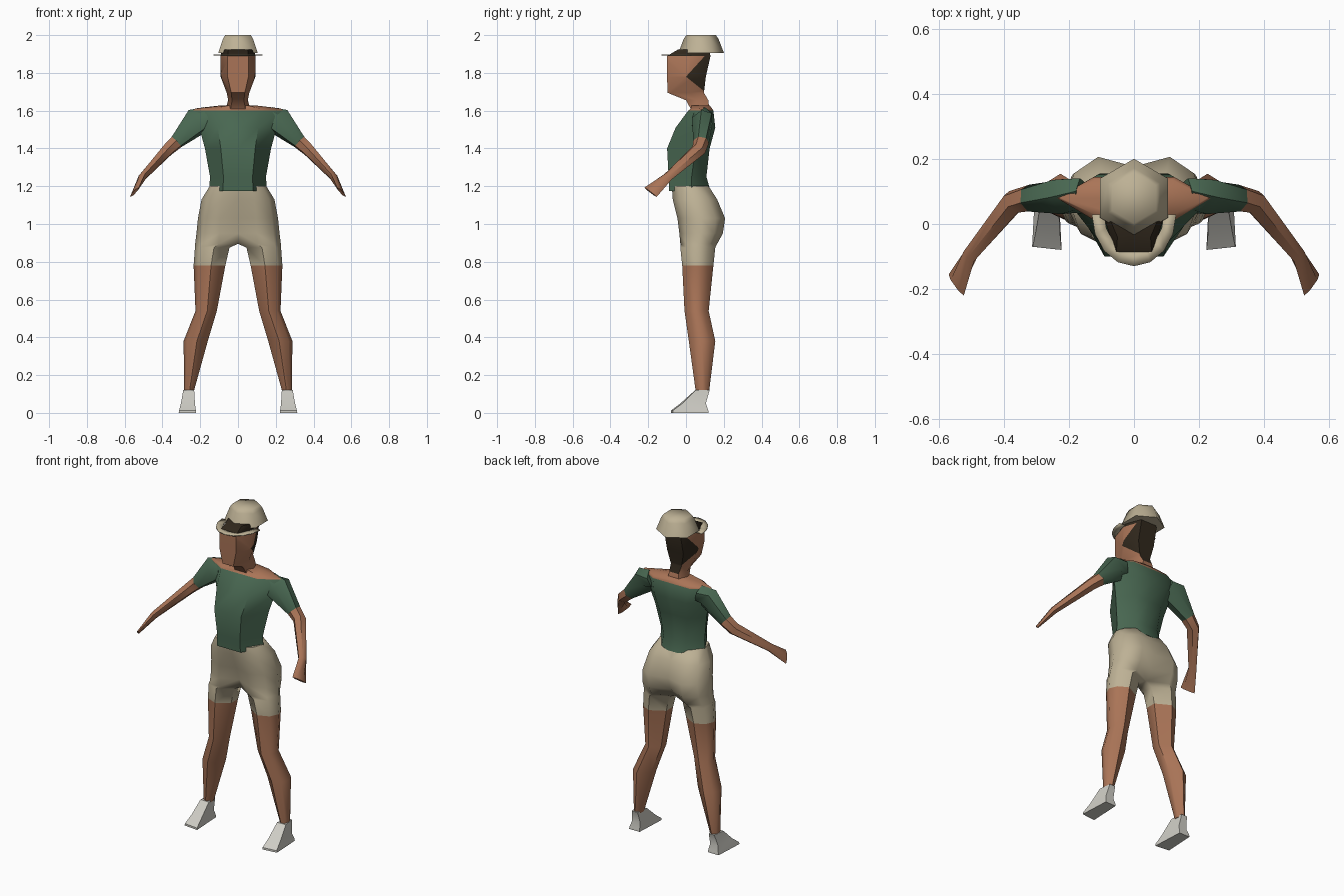
import bpy, bmesh, math
from mathutils import Vector

cube = bpy.data.objects.get("Cube")
if cube:
    bpy.data.objects.remove(cube)


def material(name, rgb):
    m = bpy.data.materials.new(name)
    m.use_nodes = True
    m.diffuse_color = (*rgb, 1)
    m.node_tree.nodes["Principled BSDF"].inputs["Base Color"].default_value = (*rgb, 1)
    return m


SKIN = material("tan skin", (0.40, 0.175, 0.095))
GREEN = material("green cloth", (0.065, 0.135, 0.082))
KHAKI = material("khaki cloth", (0.51, 0.44, 0.30))
HAIR = material("dark brown hair", (0.030, 0.021, 0.012))
WHITE = material("off white shoe", (0.62, 0.61, 0.56))


def loft(rings, caps=True):
    """Skin a list of equal-length point rings."""
    bm = bmesh.new()
    loops = [[bm.verts.new(p) for p in ring] for ring in rings]
    n = len(loops[0])
    for a, b in zip(loops, loops[1:]):
        for i in range(n):
            j = (i + 1) % n
            bm.faces.new((a[i], a[j], b[j], b[i]))
    if caps:
        bm.faces.new(loops[0])
        bm.faces.new(loops[-1])
    bmesh.ops.recalc_face_normals(bm, faces=bm.faces)
    return bm


def finish(name, bm, mats, rule=None, mirror=False, angle=55):
    if rule:
        for f in bm.faces:
            f.material_index = rule(f.calc_center_median(), f.normal)
    me = bpy.data.meshes.new(name)
    bm.to_mesh(me)
    bm.free()
    for m in mats:
        me.materials.append(m)
    ob = bpy.data.objects.new(name, me)
    bpy.context.collection.objects.link(ob)
    bpy.ops.object.select_all(action="DESELECT")
    ob.select_set(True)
    bpy.context.view_layer.objects.active = ob
    bpy.ops.object.shade_smooth_by_angle(angle=math.radians(angle))
    if mirror:
        ob.modifiers.new("Mirror", "MIRROR").merge_threshold = 0.001
    return ob


def body_ring(z, w, front, mid, back, flat=0.52):
    """Eight-point section, symmetric in x."""
    f = flat * w
    return [(0, front, z), (f, front, z), (w, mid, z), (f, back, z), (0, back, z),
            (-f, back, z), (-w, mid, z), (-f, front, z)]


# Shirt with bare shoulder tops
torso = [(1.175, .153, -.09, .03, .13), (1.25, .148, -.092, .03, .108),
         (1.40, .175, -.10, .05, .125), (1.51, .205, -.055, .07, .155),
         (1.60, .238, .012, .08, .145), (1.612, .225, .027, .08, .137),
         (1.628, .09, .03, .08, .125)]
finish("shirt", loft([body_ring(*r) for r in torso]), [GREEN, SKIN],
       lambda c, n: int(c.z > 1.603))

# Head and neck, with hair painted by cutting planes
head = [(1.60, .068, .03, .075, .125), (1.655, .052, 0, .06, .118),
        (1.695, .06, -.098, .02, .095), (1.78, .092, -.10, .02, .105),
        (1.89, .092, -.10, .02, .13), (1.925, .085, -.04, .04, .12)]
bm = loft([body_ring(*r, flat=.6) for r in head])
for slope in (1.1, -.8):
    bmesh.ops.bisect_plane(bm, geom=bm.verts[:] + bm.edges[:] + bm.faces[:],
                           plane_co=(0, 0, 1.78), plane_no=(0, -slope, 1))


def hair_rule(c, n):
    side = c.y > 0 and 1.78 - .8 * c.y < c.z < 1.78 + 1.1 * c.y
    nape = c.z > 1.66 and n.y > .6
    return int(c.z > 1.89 or side or nape)


finish("head", bm, [SKIN, HAIR], hair_rule)


# Cap crown
def hexagon(z, r):
    return [(r * math.sin(k * math.pi / 3), .08 + r * math.cos(k * math.pi / 3), z)
            for k in range(6)]


finish("cap_crown", loft([hexagon(1.905, .121), hexagon(1.98, .092), hexagon(2.0, .078)]),
       [KHAKI], angle=65)

# Open visor brim
bm = bmesh.new()
arc = []
for k in range(9):
    a = math.pi * (1 + k / 8)
    arc.append([bm.verts.new((rx * math.cos(a), .03 + ry * math.sin(a), 1.898))
                for rx, ry in ((.13, .16), (.092, .115))])
for (a, b), (c, d) in zip(arc, arc[1:]):
    bm.faces.new((a, c, d, b))
brim = finish("cap_brim", bm, [KHAKI])
brim.modifiers.new("Thickness", "SOLIDIFY").thickness = 0.006


# Shorts and legs: one half, mirrored
def leg_ring(z, xi, xo, front, back, k):
    shape = ((0, k), (.45, 0), (.85, .17), (1, .5), (.87, .8), (.52, 1), (0, 1 - k))
    return [(xi + u * (xo - xi), front + v * (back - front), z) for u, v in shape]


hips = [(1.20, 0, .15, -.075, .12, .03), (1.13, 0, .193, -.07, .165, .06),
        (1.03, 0, .212, -.045, .207, .12), (.95, 0, .22, -.035, .195, .2),
        (.895, 0, .227, -.03, .165, .3), (.875, .045, .228, -.03, .155, .3),
        (.78, .067, .235, -.02, .145, .3)]
shins = [hips[-1], (.54, .112, .225, -.008, .12, .3), (.38, .16, .288, .015, .155, .3),
         (.11, .235, .285, .052, .122, .3)]
for name, rows, mat in (("shorts", hips, KHAKI), ("bare_legs", shins, SKIN)):
    bm = loft([leg_ring(*r) for r in rows])
    inner = [f for f in bm.faces if all(abs(v.co.x) < .001 for v in f.verts)]
    bmesh.ops.delete(bm, geom=inner, context="FACES")
    finish(name, bm, [mat], mirror=True)


# Shoes
def quad(z, x0, x1, toe0, toe1, heel):
    return [(x0, toe0, z), (x1, toe1, z), (x1 - .01, heel, z), (x0 + .01, heel, z)]


finish("shoes", loft([quad(.12, .232, .29, .048, .05, .125),
                      quad(.05, .228, .302, -.03, -.02, .105),
                      quad(.012, .223, .312, -.08, -.07, .118),
                      quad(0, .223, .314, -.08, -.07, .118)]), [WHITE],
       mirror=True, angle=40)

# Arms: six-sided tubes along a bent path ending in a flat hand
path = [((.16, .085, 1.565), .055, .055), ((.215, .085, 1.545), .058, .072),
        ((.325, .08, 1.435), .042, .036), ((.372, .068, 1.393), .04, .032),
        ((.505, -.095, 1.25), .027, .02), ((.548, -.188, 1.168), .047, .007)]
pts = [Vector(p[0]) for p in path]
hint = Vector((.57, .47, -.68))
rings = []
for i, (p, wide, thin) in enumerate(path):
    t = (pts[min(i + 1, len(pts) - 1)] - pts[max(i - 1, 0)]).normalized()
    a = (hint - hint.dot(t) * t).normalized()
    b = t.cross(a)
    rings.append([pts[i] + a * wide * math.cos(k * math.pi / 3)
                  + b * thin * math.sin(k * math.pi / 3) * 1.1 for k in range(6)])
finish("sleeves", loft(rings[:3]), [GREEN], mirror=True)
finish("forearms", loft(rings[2:]), [SKIN], mirror=True)
